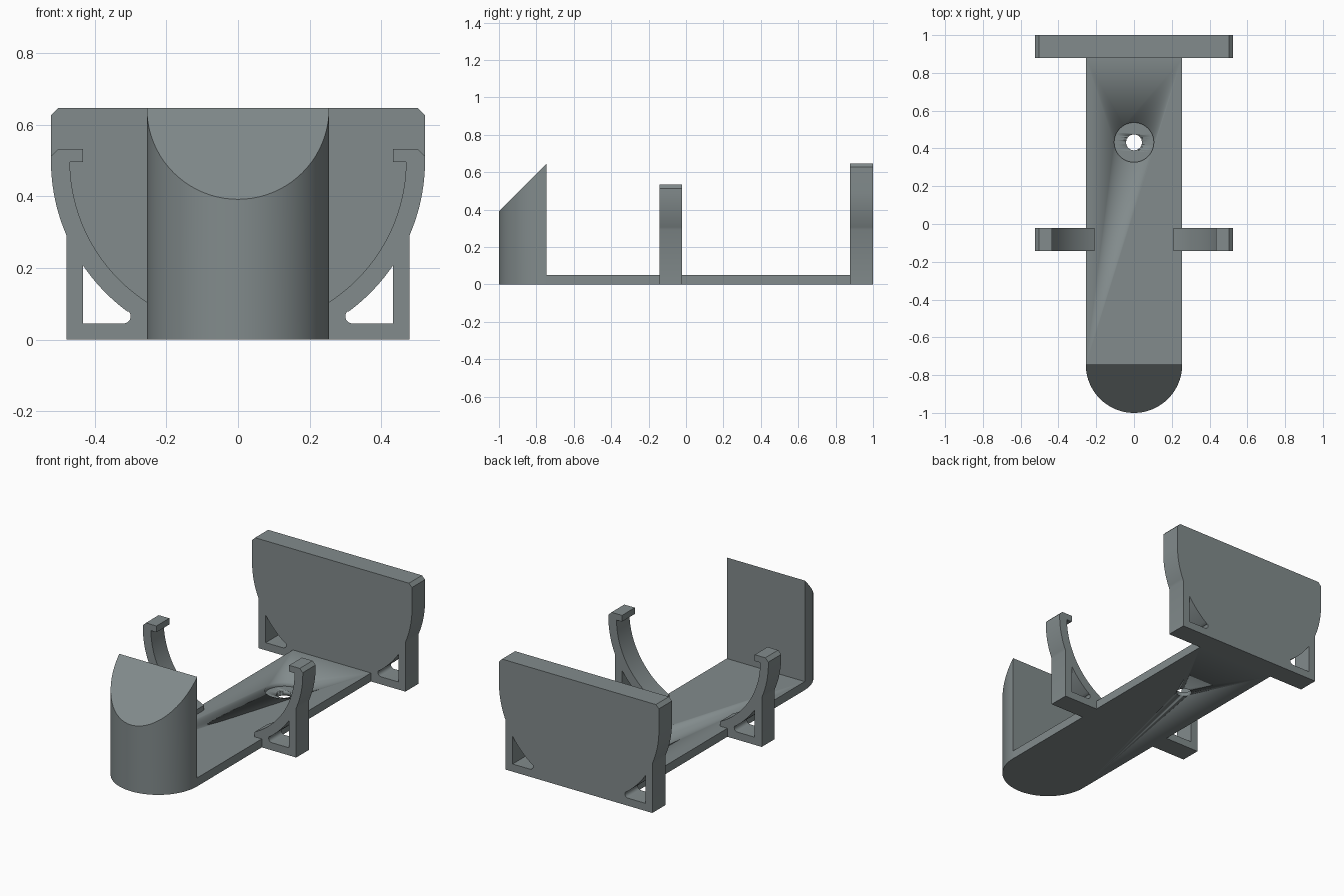
import bpy, bmesh, math
from mathutils import Vector

if "Cube" in bpy.data.objects:
    bpy.data.objects.remove(bpy.data.objects["Cube"])

R_OUT, R_IN, ZC = 0.523, 0.47, 0.5     # cradle arcs, centred on x = 0, z = ZC
W, FOOT, TOP, T = 0.255, 0.48, 0.647, 0.05
Y_POST, Y_BACK = -0.745, 0.878

grey = bpy.data.materials.new("slate grey")
grey.diffuse_color = (0.223, 0.258, 0.262, 1)
grey.use_nodes = True
grey.node_tree.nodes["Principled BSDF"].inputs["Base Color"].default_value = grey.diffuse_color


def arc(cx, cz, r, a0, a1, n):
    return [(cx + r * math.cos(a0 + (a1 - a0) * i / n),
             cz + r * math.sin(a0 + (a1 - a0) * i / n)) for i in range(n + 1)]


def solid(loops, place, depth):
    """Fill closed outlines (later ones are holes) and extrude them."""
    bm = bmesh.new()
    edges = []
    for loop in loops:
        vs = [bm.verts.new(place(*p)) for p in loop]
        edges += [bm.edges.new((vs[i - 1], vs[i])) for i in range(len(vs))]
    bmesh.ops.triangle_fill(bm, edges=edges, use_beauty=True)
    ext = bmesh.ops.extrude_face_region(bm, geom=bm.faces[:], use_keep_orig=True)
    moved = [g for g in ext["geom"] if isinstance(g, bmesh.types.BMVert)]
    bmesh.ops.translate(bm, verts=moved, vec=Vector(depth))
    bmesh.ops.recalc_face_normals(bm, faces=bm.faces[:])
    return bm


def finish(name, bm):
    me = bpy.data.meshes.new(name)
    bm.to_mesh(me)
    bm.free()
    ob = bpy.data.objects.new(name, me)
    bpy.context.collection.objects.link(ob)
    me.materials.append(grey)
    bpy.ops.object.select_all(action='DESELECT')
    ob.select_set(True)
    bpy.context.view_layer.objects.active = ob
    bpy.ops.object.shade_smooth_by_angle(angle=math.radians(30))
    return ob


def mirrored(pts):
    return [(-x, z) for x, z in reversed(pts)]


# Shared outlines, right half
flare = [(FOOT, 0)] + arc(0, ZC, R_OUT, -math.acos(FOOT / R_OUT), 0, 14)
tangent = math.atan2(0.435, -0.32)
window = ([(0.434, 0.045)]
          + arc(0, ZC, R_OUT, -math.acos(0.434 / R_OUT), tangent - math.pi, 12)
          + arc(0.32, 0.065, 0.02, tangent, math.pi * 1.5, 10)[1:])

# Back plate with two corner windows
half = flare + [(R_OUT, TOP - 0.02), (R_OUT - 0.02, TOP)]
finish("back_plate", solid([half + mirrored(half), window, mirrored(window)],
                           lambda x, z: (x, Y_BACK, z), (0, 1 - Y_BACK, 0)))

# Hooked clips on both sides of the base
clip = ([(W, 0)] + flare
        + [(R_OUT, 0.513), (R_OUT - 0.02, 0.533), (0.434, 0.533), (0.434, 0.496), (R_IN, 0.496)]
        + arc(0, ZC, R_IN, -0.01, -math.acos(0.208 / R_IN), 28)
        + [(0.208, T), (W, T)])
for side, s in (("left", -1), ("right", 1)):
    finish(side + "_clip", solid([[(s * x, z) for x, z in o] for o in (clip, window)],
                                 lambda x, z: (x, -0.142, z), (0, 0.12, 0)))

# Base strip with a counterbored screw hole
base = finish("base", solid([[(-W, Y_POST), (W, Y_POST), (W, Y_BACK), (-W, Y_BACK)]],
                            lambda x, y: (x, y, 0), (0, 0, T)))
for name, r, z0 in (("hole_cutter", 0.042, -0.05), ("counterbore_cutter", 0.105, 0.025)):
    cutter = finish(name, solid([arc(0, 0.432, r, 0, math.tau, 48)[:-1]],
                                lambda x, y: (x, y, z0), (0, 0, 0.2)))
    mod = base.modifiers.new(name, 'BOOLEAN')
    mod.operation, mod.solver, mod.object = 'DIFFERENCE', 'EXACT', cutter
    bpy.context.view_layer.objects.active = base
    bpy.ops.object.modifier_apply(modifier=name)
    bpy.data.objects.remove(cutter)

# Front post: half cylinder with a sloped top
bm = solid([arc(0, Y_POST, W, math.pi, math.tau, 40)],
           lambda x, y: (x, y, 0), (0, 0, 0.8))
cut = bmesh.ops.bisect_plane(bm, geom=bm.verts[:] + bm.edges[:] + bm.faces[:],
                             plane_co=(0, Y_POST, TOP), plane_no=(0, -1, 1), clear_outer=True)
rim = [e for e in bm.edges if e.is_boundary]
bmesh.ops.contextual_create(bm, geom=rim)
bmesh.ops.recalc_face_normals(bm, faces=bm.faces[:])
finish("front_post", bm)
